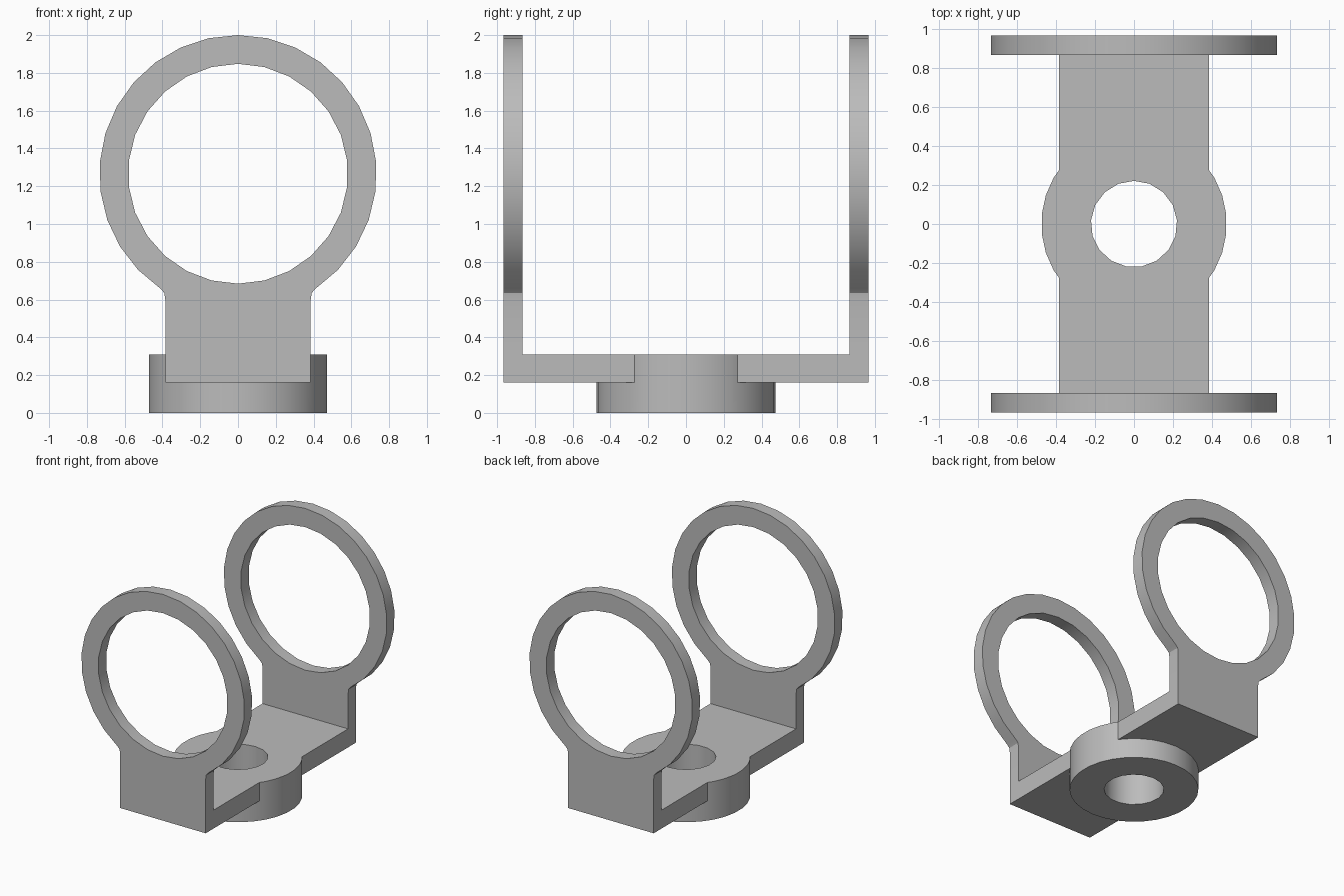
import bpy, bmesh, math
from mathutils import Matrix

if "Cube" in bpy.data.objects:
    bpy.data.objects.remove(bpy.data.objects["Cube"], do_unlink=True)

grey = bpy.data.materials.new("plain grey")
grey.use_nodes = True
GREY = (0.5, 0.5, 0.5, 1)
grey.diffuse_color = GREY
grey.node_tree.nodes["Principled BSDF"].inputs["Base Color"].default_value = GREY


def arc(radius, start, end, steps, cz=0):
    """Points on an arc, angles in degrees."""
    angles = [math.radians(start + (end - start) * i / steps) for i in range(steps + 1)]
    return [(radius * math.cos(a), cz + radius * math.sin(a)) for a in angles]


def circle(radius, sides, cz=0):
    return arc(radius, 90, 450, sides, cz)[:-1]


def prism(name, outline, low, high, upright=False):
    """Extrude an outline along z, or along y when upright."""
    bm = bmesh.new()
    face = bm.faces.new([bm.verts.new((x, y, low)) for x, y in outline])
    out = bmesh.ops.extrude_face_region(bm, geom=[face])
    top = [v for v in out["geom"] if isinstance(v, bmesh.types.BMVert)]
    bmesh.ops.translate(bm, verts=top, vec=(0, 0, high - low))
    if upright:
        bm.transform(Matrix.Rotation(math.pi / 2, 4, "X"))
    bmesh.ops.recalc_face_normals(bm, faces=bm.faces)
    mesh = bpy.data.meshes.new(name)
    bm.to_mesh(mesh)
    bm.free()
    mesh.materials.append(grey)
    obj = bpy.data.objects.new(name, mesh)
    bpy.context.collection.objects.link(obj)
    return obj


def combine(target, tool, operation):
    """Apply a boolean and discard the tool."""
    bpy.context.view_layer.objects.active = target
    mod = target.modifiers.new(operation, "BOOLEAN")
    mod.operation, mod.solver, mod.object = operation, "EXACT", tool
    bpy.ops.object.modifier_apply(modifier=mod.name)
    bpy.data.objects.remove(tool, do_unlink=True)


HALF, END, WALL = 0.385, 0.965, 0.10
BOTTOM, DECK, RING_Z = 0.16, 0.31, 1.266

# Base strap and round hub
bracket = prism("ring_bracket", [(-HALF, -END), (HALF, -END), (HALF, END), (-HALF, END)], BOTTOM, DECK)
combine(bracket, prism("hub", circle(0.475, 30), 0, DECK), "UNION")

# Upright rings, each on a neck with small fillets
neck = [(HALF, BOTTOM), (HALF, 0.60), (0.39, 0.635)]
outline = neck + arc(0.734, -56, 236, 24, RING_Z) + [(-x, z) for x, z in reversed(neck)]
for name, start in (("front_ring", END - WALL), ("back_ring", -END)):
    combine(bracket, prism(name, outline, start, start + WALL, True), "UNION")

# Hub bore and the opening through both rings
combine(bracket, prism("hub_bore", circle(0.221, 17), -0.1, 0.5), "DIFFERENCE")
combine(bracket, prism("ring_bore", circle(0.582, 26, RING_Z), -1.2, 1.2, True), "DIFFERENCE")

bpy.ops.object.select_all(action="DESELECT")
bracket.select_set(True)
bpy.context.view_layer.objects.active = bracket
bpy.ops.object.shade_smooth_by_angle(angle=math.radians(30))
